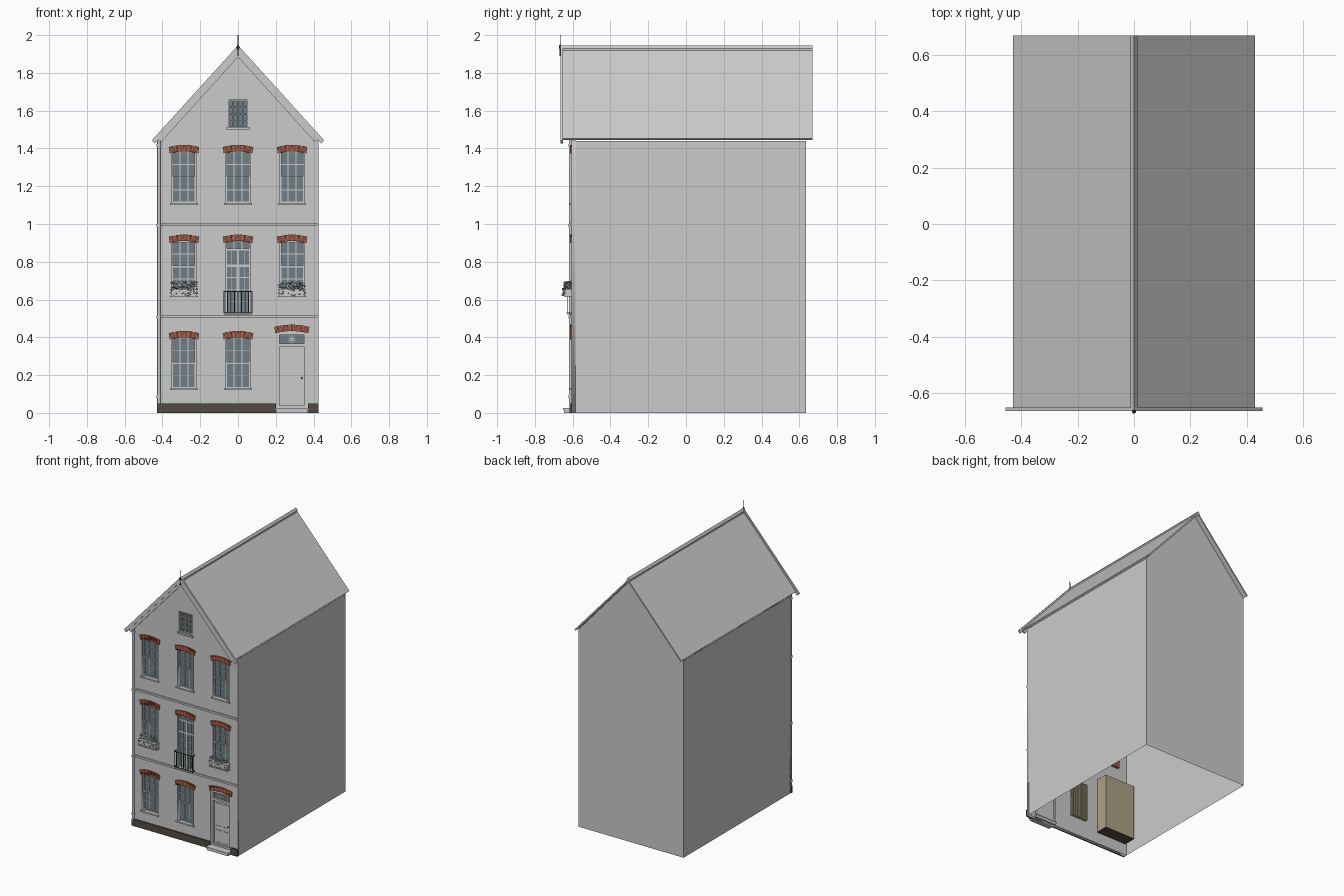
import bpy, bmesh, math, random
from mathutils import Matrix, Vector

if "Cube" in bpy.data.objects:
    bpy.data.objects.remove(bpy.data.objects["Cube"])

random.seed(4)
FRONT = -0.605


def material(name, rgb):
    m = bpy.data.materials.new(name)
    m.diffuse_color = (*rgb, 1)
    m.use_nodes = True
    m.node_tree.nodes["Principled BSDF"].inputs["Base Color"].default_value = m.diffuse_color
    return m


BRICK = [material("brick_light", (0.46, 0.12, 0.06)), material("brick_dark", (0.30, 0.07, 0.04))]
GLASS = material("glass", (0.16, 0.21, 0.24))
DARK = material("plinth_brown", (0.085, 0.07, 0.058))
TAN = material("tan", (0.42, 0.36, 0.24))
RED = material("red_cloth", (0.35, 0.08, 0.07))
IRON = material("iron", (0.06, 0.06, 0.065))


def finish(name, bm, *mats):
    bmesh.ops.recalc_face_normals(bm, faces=bm.faces)
    me = bpy.data.meshes.new(name)
    bm.to_mesh(me)
    bm.free()
    for m in mats:
        if m:
            me.materials.append(m)
    ob = bpy.data.objects.new(name, me)
    bpy.context.collection.objects.link(ob)
    return ob


def add_box(bm, b, tilt=0, index=0):
    x0, x1, y0, y1, z0, z1 = b
    c = Vector(((x0 + x1) / 2, (y0 + y1) / 2, (z0 + z1) / 2))
    mat = (Matrix.Translation(c) @ Matrix.Rotation(tilt, 4, 'Y')
           @ Matrix.Diagonal((x1 - x0, y1 - y0, z1 - z0, 1)))
    vs = bmesh.ops.create_cube(bm, size=1, matrix=mat)['verts']
    for f in {f for v in vs for f in v.link_faces}:
        f.material_index = index


def boxes(name, items, mat=None):
    bm = bmesh.new()
    for b in items:
        add_box(bm, b)
    return finish(name, bm, mat)


def prism(name, pts, y0, y1, mat=None):
    bm = bmesh.new()
    f = bm.faces.new([bm.verts.new((x, y0, z)) for x, z in pts])
    ext = bmesh.ops.extrude_face_region(bm, geom=[f])['geom']
    bmesh.ops.translate(bm, vec=(0, y1 - y0, 0), verts=[v for v in ext if isinstance(v, bmesh.types.BMVert)])
    return finish(name, bm, mat)


def chevron(name, xo, zo, top, xi, zi, under, y0, y1):
    return prism(name, [(-xo, zo), (0, top), (xo, zo), (xi, zi), (0, under), (-xi, zi)], y0, y1)


def lathe(name, x, y, rings, mat=None, sides=12):
    bm = bmesh.new()
    for z0, z1, r0, r1 in rings:
        bmesh.ops.create_cone(bm, cap_ends=True, segments=sides, radius1=r0, radius2=r1, depth=z1 - z0,
                              matrix=Matrix.Translation((x, y, (z0 + z1) / 2)))
    ob = finish(name, bm, mat)
    for p in ob.data.polygons:
        p.use_smooth = len(p.vertices) == 4
    return ob


# openings: name, centre x, width, bottom, top, arch rise
W, RISE = 0.13, 0.012
sashes = [("ground_left", -0.286, 0.13, 0.40), ("ground_middle", 0, 0.13, 0.40),
          ("first_left", -0.286, 0.64, 0.91), ("first_right", 0.286, 0.64, 0.91)]
sashes += [(f"second_{n}", x, 1.11, 1.385) for n, x in (("left", -0.286), ("middle", 0), ("right", 0.286))]
holes = [(x, W, a, b, RISE) for _, x, a, b in sashes]
holes += [(0, W, 0.525, 0.91, RISE), (0.285, 0.165, 0.015, 0.43, RISE), (0, 0.108, 1.51, 1.656, 0)]

# front wall with openings
cu = bpy.data.curves.new("front_outline", 'CURVE')
cu.dimensions, cu.fill_mode, cu.extrude = '2D', 'BOTH', 0.01


def loop(pts):
    s = cu.splines.new('POLY')
    s.points.add(len(pts) - 1)
    for p, (x, z) in zip(s.points, pts):
        p.co = (x, z, 0, 1)
    s.use_cyclic_u = True


gable = [(-0.425, 0), (0.425, 0), (0.425, 1.44), (0, 1.915), (-0.425, 1.44)]
loop(gable)
for x, w, a, b, r in holes:
    n = 8 if r else 1
    arc = [(x + w * (0.5 - i / n), b - r * (1 - 2 * i / n) ** 2) for i in range(n + 1)]
    loop([(x - w / 2, a), (x + w / 2, a)] + arc)
tmp = bpy.data.objects.new("front_outline", cu)
bpy.context.collection.objects.link(tmp)
mesh = bpy.data.meshes.new_from_object(tmp.evaluated_get(bpy.context.evaluated_depsgraph_get()))
bpy.data.objects.remove(tmp)
wall = bpy.data.objects.new("front_wall", mesh)
wall.rotation_euler.x = math.pi / 2
wall.location.y = FRONT + 0.01
bpy.context.collection.objects.link(wall)

# side and back walls, open below
bm = bmesh.new()
bm.faces.new([bm.verts.new((x, 0.635, z)) for x, z in gable])
for s in (-0.425, 0.425):
    bm.faces.new([bm.verts.new((s, y, z)) for y, z in ((-0.6, 0), (0.635, 0), (0.635, 1.44), (-0.6, 1.44))])
bmesh.ops.remove_doubles(bm, verts=bm.verts, dist=1e-4)
finish("side_and_back_walls", bm)

# roof, ridge, bargeboards, finial
chevron("roof", 0.431, 1.452, 1.931, 0.424, 1.445, 1.917, -0.655, 0.67)
chevron("ridge_cap", 0.012, 1.928, 1.945, 0.012, 1.917, 1.925, -0.655, 0.67)
chevron("bargeboard", 0.456, 1.443, 1.946, 0.44, 1.426, 1.912, -0.664, -0.652)
chevron("bargeboard_inner", 0.425, 1.446, 1.914, 0.405, 1.436, 1.884, -0.659, -0.65)
lathe("finial", 0, -0.666, [(1.89, 2.0, 0.0035, 0.0015), (1.925, 1.937, 0.004, 0.008),
                            (1.937, 1.949, 0.008, 0.003)], IRON)

# plinth, string courses, downpipe, step
boxes("plinth", [(-0.428, 0.2, -0.616, FRONT, 0, 0.05), (0.37, 0.425, -0.616, FRONT, 0, 0.05)], DARK)
boxes("string_courses", [(-0.425, 0.425, -0.613, FRONT, z, z + 0.014) for z in (0.505, 0.992)])
lathe("downpipe", -0.419, -0.611, [(0.05, 1.445, 0.009, 0.009)]
      + [(z, z + 0.014, 0.0115, 0.0115) for z in (0.08, 0.5, 0.985, 1.41)])
boxes("doorstep", [(0.2, 0.37, -0.645, -0.575, 0, 0.014), (0.195, 0.375, -0.65, -0.575, 0.014, 0.025)])


def frame_boxes(x0, x1, z0, z1, t, y0, y1, cols=1, rows=1, bar=0.004):
    out = [(x0, x0 + t, y0, y1, z0, z1), (x1 - t, x1, y0, y1, z0, z1),
           (x0 + t, x1 - t, y0, y1, z0, z0 + t), (x0 + t, x1 - t, y0, y1, z1 - t, z1)]
    for i in range(1, cols):
        c = x0 + (x1 - x0) * i / cols
        out.append((c - bar / 2, c + bar / 2, y0 + 0.003, y1, z0, z1))
    for i in range(1, rows):
        c = z0 + (z1 - z0) * i / rows
        out.append((x0, x1, y0 + 0.003, y1, c - bar / 2, c + bar / 2))
    return out


def glass(name, x0, x1, z0, z1):
    boxes(name, [(x0, x1, -0.585, -0.582, z0, z1)], GLASS)


# sash windows
for n, x, a, b in sashes:
    x0, x1, mid = x - W / 2, x + W / 2, (a + b) / 2
    boxes(n + "_sashes", frame_boxes(x0, x1, mid - 0.003, b, 0.008, -0.594, -0.58, 3, 2)
          + frame_boxes(x0, x1, a, mid + 0.003, 0.008, -0.59, -0.576, 3, 2))
    glass(n + "_glass", x0, x1, a, b)
    boxes(n + "_sill", [(x - 0.073, x + 0.073, -0.616, -0.59, a - 0.01, a)])

# attic window
boxes("attic_window", frame_boxes(-0.054, 0.054, 1.51, 1.656, 0.006, -0.6, -0.58, 4, 4))
boxes("attic_sill_and_head", [(-0.064, 0.064, -0.615, -0.59, 1.5, 1.51), (-0.058, 0.058, -0.61, -0.6, 1.656, 1.662)])
glass("attic_glass", -0.054, 0.054, 1.51, 1.656)

# balcony doors and railing
leaves = []
for x0, x1 in ((-W / 2, 0), (0, W / 2)):
    leaves += frame_boxes(x0, x1, 0.525, 0.78, 0.007, -0.592, -0.578, 2, 4)
    leaves += frame_boxes(x0, x1, 0.78, 0.865, 0.006, -0.592, -0.578, 2, 1)
boxes("balcony_doors", leaves + frame_boxes(-W / 2, W / 2, 0.865, 0.91, 0.006, -0.594, -0.578, 3, 1))
glass("balcony_glass", -W / 2, W / 2, 0.525, 0.91)
rail = [(-0.076 + 0.0185 * i, -0.0725 + 0.0185 * i, -0.631, -0.6275, 0.528, 0.643) for i in range(9)]
for z in (0.528, 0.64):
    rail.append((-0.076, 0.076, -0.632, -0.627, z, z + 0.004))
    rail += [(x - 0.0025, x + 0.0025, -0.632, FRONT, z, z + 0.004) for x in (-0.0735, 0.0735)]
boxes("balcony_railing", rail, IRON)
boxes("balcony_slab", [(-0.073, 0.073, -0.63, -0.59, 0.52, 0.527)])


# brick arches
def brick_arch(name, x, width, z, count):
    bm = bmesh.new()
    step = width / count
    for i in range(count):
        u = (i + 0.5) / count * 2 - 1
        zc, xc = z - RISE * u * u, x + u * width / 2
        add_box(bm, (xc - step * 0.46, xc + step * 0.46, -0.613, -0.6, zc, zc + 0.034), u * 0.16, i % 2)
    finish(name, bm, *BRICK)


for n, x, a, b in sashes + [("balcony", 0, 0, 0.91)]:
    brick_arch(n + "_brick_arch", x, 0.158, b, 13)
brick_arch("door_brick_arch", 0.285, 0.182, 0.433, 15)

# front door
boxes("door_frame", frame_boxes(0.202, 0.368, 0.02, 0.43, 0.018, -0.6, -0.572)
      + [(0.21, 0.36, -0.6, -0.575, 0.352, 0.367)])
boxes("door_leaf", [(0.22, 0.35, -0.588, -0.574, 0.025, 0.355)])
panels = []
for x in (0.23, 0.29):
    for a, b in ((0.045, 0.14), (0.165, 0.335)):
        panels += frame_boxes(x, x + 0.05, a, b, 0.006, -0.592, -0.588)
boxes("door_panels", panels)
glass("fanlight_glass", 0.22, 0.35, 0.367, 0.413)
bm = bmesh.new()
for i in range(5):
    add_box(bm, (0.2835, 0.2865, -0.592, -0.585, 0.367, 0.413), (i - 2) * 0.6)
finish("fanlight_bars", bm)
bm = bmesh.new()
bmesh.ops.create_uvsphere(bm, u_segments=10, v_segments=6, radius=0.005,
                          matrix=Matrix.Translation((0.338, -0.595, 0.185)))
finish("door_knob", bm, IRON)

# flower boxes and plants
for n, x in (("left", -0.286), ("right", 0.286)):
    boxes(f"flower_box_{n}", [(x - 0.07, x + 0.07, -0.638, FRONT, 0.62, 0.65),
                              (x - 0.074, x + 0.074, -0.642, FRONT, 0.65, 0.657),
                              (x - 0.074, x + 0.074, -0.642, FRONT, 0.613, 0.62)])
    bm = bmesh.new()
    for i in range(150):
        if i < 120:
            p = (x + random.uniform(-0.07, 0.07), random.uniform(-0.645, -0.61), random.uniform(0.655, 0.695))
        else:
            p = (x + random.uniform(-0.07, 0.07), random.uniform(-0.652, -0.644), random.uniform(0.62, 0.66))
        rot = Matrix.Rotation(random.uniform(0, 6.3), 4, 'Z') @ Matrix.Rotation(random.uniform(0, 3), 4, 'X')
        bmesh.ops.create_circle(bm, cap_ends=True, segments=5, radius=random.uniform(0.005, 0.009),
                                matrix=Matrix.Translation(p) @ rot @ Matrix.Diagonal((1, 0.6, 1, 1)))
    finish(f"plants_{n}", bm)

# room box and curtains behind the windows
boxes("room_box", [(-0.41, -0.166, -0.495, -0.49, 0.085, 0.485), (-0.41, -0.405, -0.58, -0.49, 0.085, 0.485),
                   (-0.171, -0.166, -0.58, -0.49, 0.085, 0.485), (-0.41, -0.166, -0.58, -0.49, 0.48, 0.485)], TAN)
boxes("room_floor", [(-0.41, -0.166, -0.58, -0.49, 0.08, 0.085)], DARK)
boxes("curtain_folds", [(-0.065 + 0.0165 * i, -0.055 + 0.0165 * i, -0.574, -0.562, 0.13, 0.4) for i in range(8)], TAN)
boxes("red_curtain", [(-0.35, -0.222, -0.574, -0.568, 0.64, 0.91)], RED)
